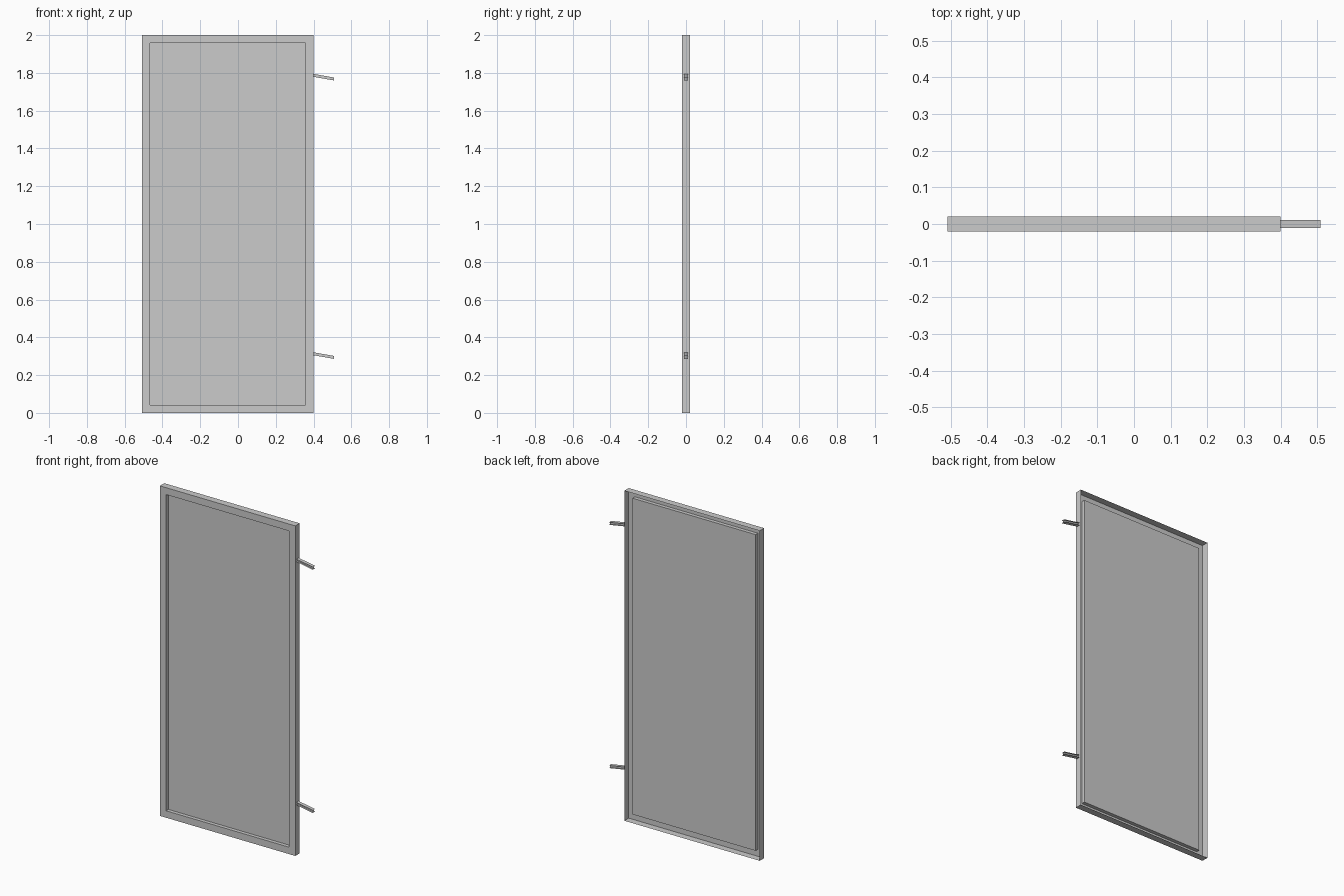
import bpy
from math import radians, tan

if "Cube" in bpy.data.objects:
    bpy.data.objects.remove(bpy.data.objects["Cube"])

X0, X1, H, D = -0.509, 0.399, 2.0, 0.021   # door outline and half depth
RIM, PANEL_Y = 0.042, 0.001                # rim width, recessed panel position


def make_object(name, verts, faces):
    mesh = bpy.data.meshes.new(name)
    mesh.from_pydata(verts, [], faces)
    mesh.update()
    obj = bpy.data.objects.new(name, mesh)
    bpy.context.collection.objects.link(obj)
    return obj


def ring(inset, y):
    a, b, lo, hi = X0 + inset, X1 - inset, inset, H - inset
    return [(a, y, lo), (b, y, lo), (b, y, hi), (a, y, hi)]


# Door shell, open at the back: outer walls, front rim, recess walls, panel
rings = [ring(0, D), ring(0, -D), ring(RIM, -D), ring(RIM, PANEL_Y)]
faces = []
for r in range(3):
    for i in range(4):
        j = (i + 1) % 4
        faces.append((r * 4 + i, r * 4 + j, r * 4 + 4 + j, r * 4 + 4 + i))
faces.append((12, 13, 14, 15))
make_object("door_panel", [v for r in rings for v in r], faces)

# Sloping hinge pins: thin upper and lower flanges joined by a central web
LENGTH, W, T = 0.11, 0.011, 0.0078
drop = LENGTH * tan(radians(10))
profile = [(-W, T), (0, T), (W, T), (-W, -T), (0, -T), (W, -T)]
strips = [(0, 1), (1, 2), (3, 4), (4, 5), (1, 4)]
for name, z in (("upper_hinge_pin", 1.787), ("lower_hinge_pin", 0.313)):
    verts = [(X1 + dx, y, z + dz - s)
             for dx, s in ((0, 0), (LENGTH, drop)) for y, dz in profile]
    make_object(name, verts, [(a, a + 6, b + 6, b) for a, b in strips])
